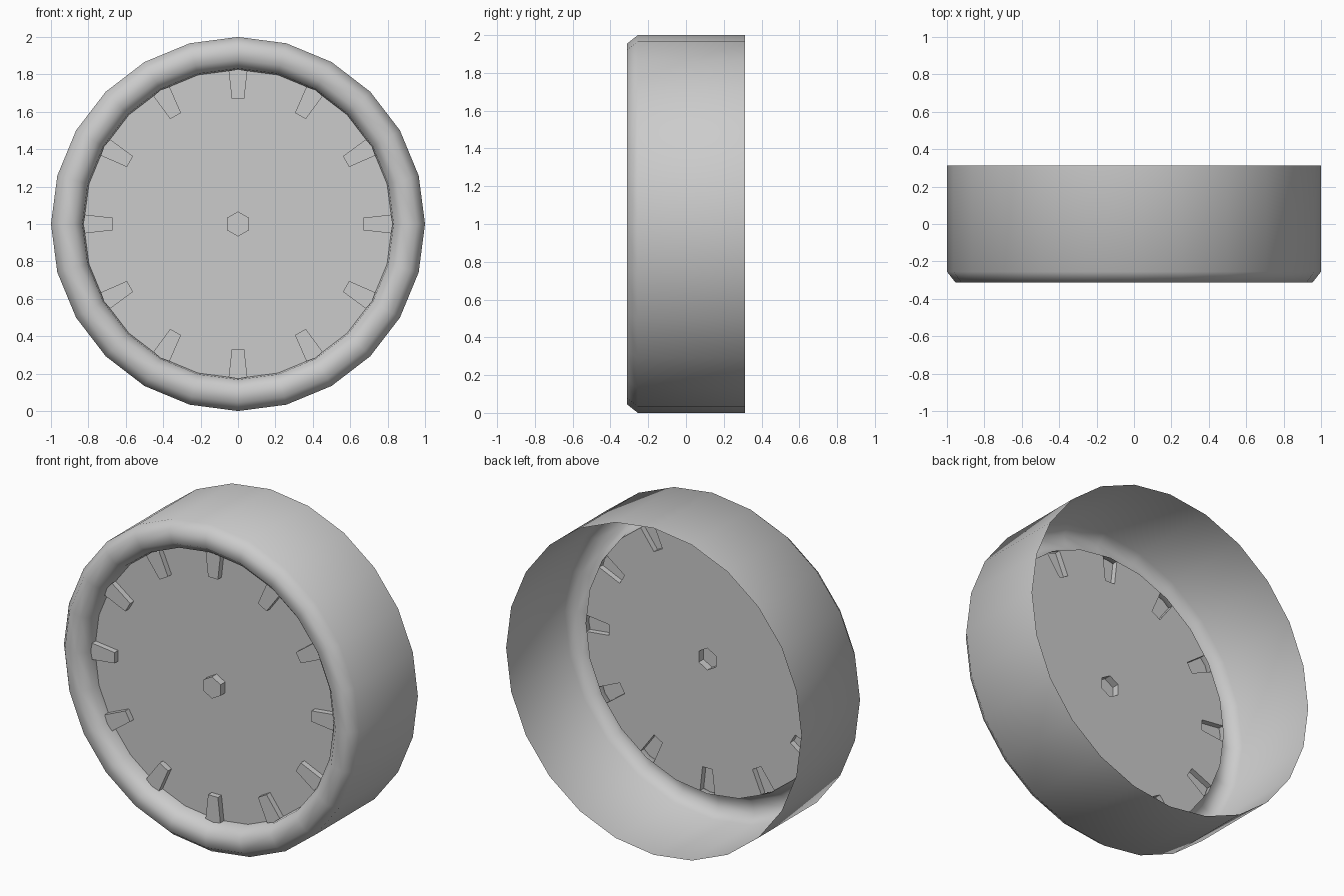
import bpy, bmesh
from math import sin, cos, tan, pi, radians

if "Cube" in bpy.data.objects:
    bpy.data.objects.remove(bpy.data.objects["Cube"])

SEG = 24
DISC_Y, DISC_R = -0.207, 0.825


def finish(name, bm, smooth=None):
    bmesh.ops.recalc_face_normals(bm, faces=bm.faces)
    me = bpy.data.meshes.new(name)
    bm.to_mesh(me)
    bm.free()
    ob = bpy.data.objects.new(name, me)
    bpy.context.collection.objects.link(ob)
    if smooth:
        bpy.context.view_layer.objects.active = ob
        ob.select_set(True)
        bpy.ops.object.shade_smooth_by_angle(angle=radians(smooth))
        ob.select_set(False)
    return ob


def polar(r, a, y, w=0.0):
    """Point at radius r on angle a, shifted sideways by w."""
    return (r * cos(a) - w * sin(a), y, 1 + r * sin(a) + w * cos(a))


# barrel and rolled front rim: one lathed profile, open at the back
profile = [(1.0, 0.312), (1.0, -0.255), (0.955, -0.312),
           (0.878, -0.312), (0.832, -0.262), (DISC_R, DISC_Y)]
bm = bmesh.new()
rings = [[bm.verts.new(polar(r, 2 * pi * i / SEG, y)) for i in range(SEG)]
         for r, y in profile]
for a, b in zip(rings, rings[1:]):
    for i in range(SEG):
        j = (i + 1) % SEG
        bm.faces.new((a[i], a[j], b[j], b[i]))
finish("barrel_rim", bm, 65)


# outline of one tapered lug, pressed forward out of the disc
def lug_points(a, y):
    edge = DISC_R - 0.05 * tan(radians(7.5))
    return [polar(edge, a, y, -0.05), polar(0.667, a, y, -0.033),
            polar(0.667, a, y, 0.033), polar(edge, a, y, 0.05)]


lug_angles = [2 * pi * k / 12 for k in range(12)]
hub_angles = [radians(30 + 60 * k) for k in range(6)]
hub_r = 0.067

# disc with lug notches and a hexagonal hub opening
bm = bmesh.new()
outline = []
for a in lug_angles:
    outline += [bm.verts.new(p) for p in lug_points(a, DISC_Y)]
    outline.append(bm.verts.new(polar(DISC_R, a + pi / 12, DISC_Y)))
hole = [bm.verts.new(polar(hub_r, a, DISC_Y)) for a in hub_angles]
edges = [bm.edges.new((l[i], l[(i + 1) % len(l)]))
         for l in (outline, hole) for i in range(len(l))]
bmesh.ops.triangle_fill(bm, use_beauty=True, edges=edges, normal=(0, -1, 0))
finish("disc", bm)

# lugs: cap plus three walls, hollow behind
bm = bmesh.new()
for a in lug_angles:
    y = DISC_Y - 0.035
    base = [bm.verts.new(p) for p in lug_points(a, DISC_Y)]
    cap = [bm.verts.new(p) for p in lug_points(a, y)]
    tip = bm.verts.new(polar(DISC_R + 0.003, a, y))
    for i in range(3):
        bm.faces.new((base[i], base[i + 1], cap[i + 1], cap[i]))
    bm.faces.new(cap + [tip])
finish("lugs", bm)

# hexagonal hub, hollow behind
bm = bmesh.new()
base = [bm.verts.new(polar(hub_r, a, DISC_Y)) for a in hub_angles]
cap = [bm.verts.new(polar(hub_r, a, DISC_Y - 0.045)) for a in hub_angles]
for i in range(6):
    j = (i + 1) % 6
    bm.faces.new((base[i], base[j], cap[j], cap[i]))
bm.faces.new(cap)
finish("hub", bm)
